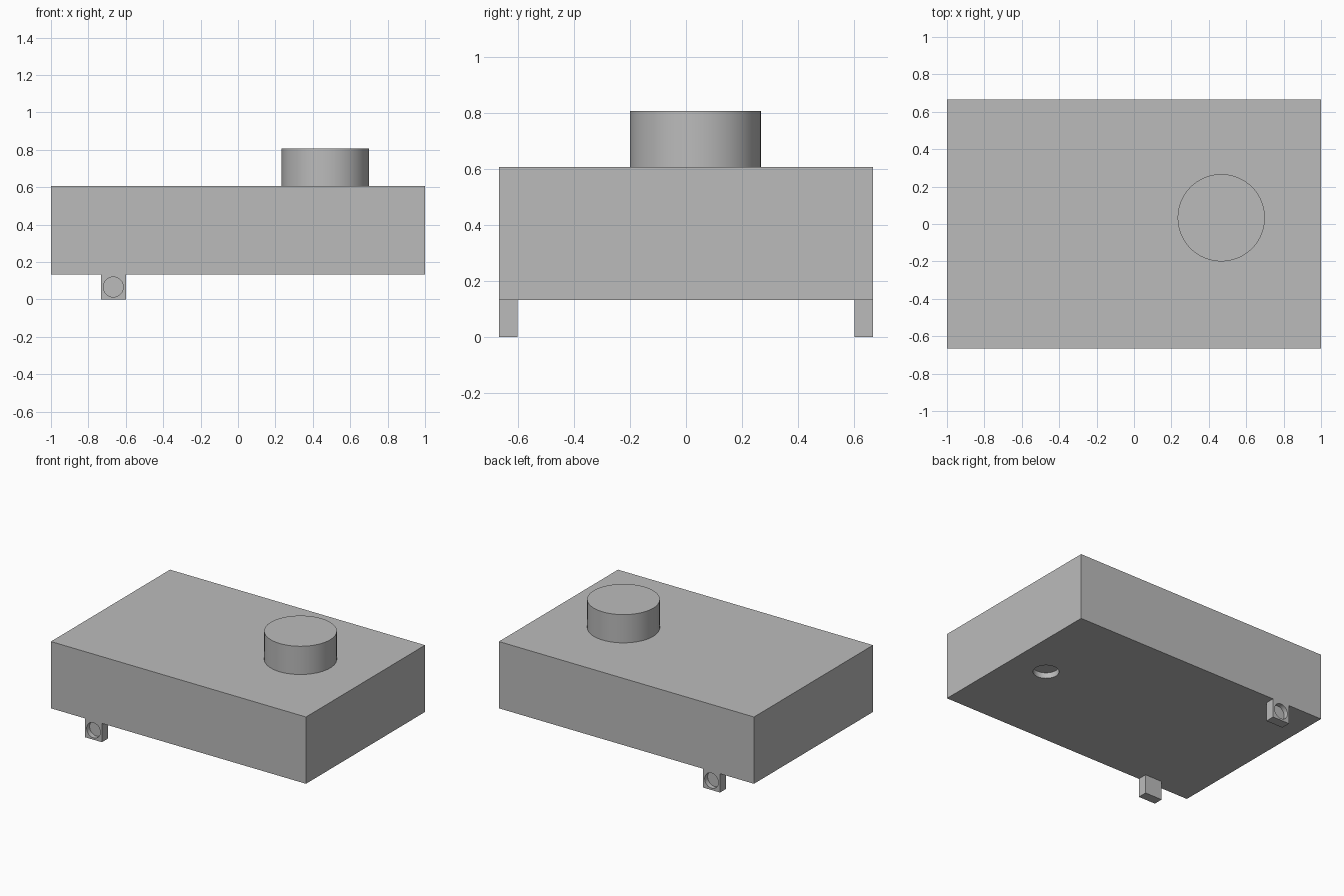
import bpy
from math import radians, pi

cube = bpy.data.objects.get("Cube")
if cube:
    bpy.data.objects.remove(cube, do_unlink=True)

U = 1 / 15  # base module of the design

gray = bpy.data.materials.new("plain gray")
gray.use_nodes = True
gray.diffuse_color = (0.5, 0.5, 0.5, 1)
gray.node_tree.nodes["Principled BSDF"].inputs["Base Color"].default_value = (0.5, 0.5, 0.5, 1)


def box(name, center, size):
    bpy.ops.mesh.primitive_cube_add(size=1, location=center)
    ob = bpy.context.object
    ob.name = name
    ob.scale = size
    bpy.ops.object.transform_apply(location=False, rotation=False, scale=True)
    ob.data.materials.append(gray)
    return ob


def cylinder(name, center, radius, depth, tilt=0):
    bpy.ops.mesh.primitive_cylinder_add(vertices=64, radius=radius, depth=depth,
                                        location=center, rotation=(tilt, 0, 0))
    ob = bpy.context.object
    ob.name = name
    ob.data.materials.append(gray)
    return ob


def smooth(ob):
    bpy.ops.object.select_all(action='DESELECT')
    ob.select_set(True)
    bpy.context.view_layer.objects.active = ob
    bpy.ops.object.shade_smooth_by_angle(angle=radians(30))


def drill(ob, cutter):
    """Cut a blind round recess, then discard the cutter."""
    cutter.hide_render = True
    mod = ob.modifiers.new("recess", 'BOOLEAN')
    mod.operation = 'DIFFERENCE'
    mod.solver = 'EXACT'
    mod.object = cutter
    bpy.context.view_layer.objects.active = ob
    bpy.ops.object.modifier_apply(modifier=mod.name)
    bpy.data.objects.remove(cutter, do_unlink=True)
    smooth(ob)


# Main housing with a shallow recess underneath
bottom, height = 2 * U, 7.1 * U
body = box("body", (0, 0, bottom + height / 2), (30 * U, 20 * U, height))
drill(body, cylinder("body_cutter", (11 * U, 0, bottom), 1.25 * U, 1.2 * U))

# Round knob on top
top = bottom + height
knob = cylinder("knob", (7 * U, 0.5 * U, top + 1.5 * U), 3.5 * U, 3 * U)
smooth(knob)

# Two lugs under the long edges, each recessed on its outer face
for name, side in (("front_lug", -1), ("back_lug", 1)):
    lug = box(name, (-10 * U, side * 9.5 * U, U), (2 * U, U, 2 * U))
    drill(lug, cylinder(name + "_cutter", (-10 * U, side * 10 * U, U), 0.8 * U, U, pi / 2))
